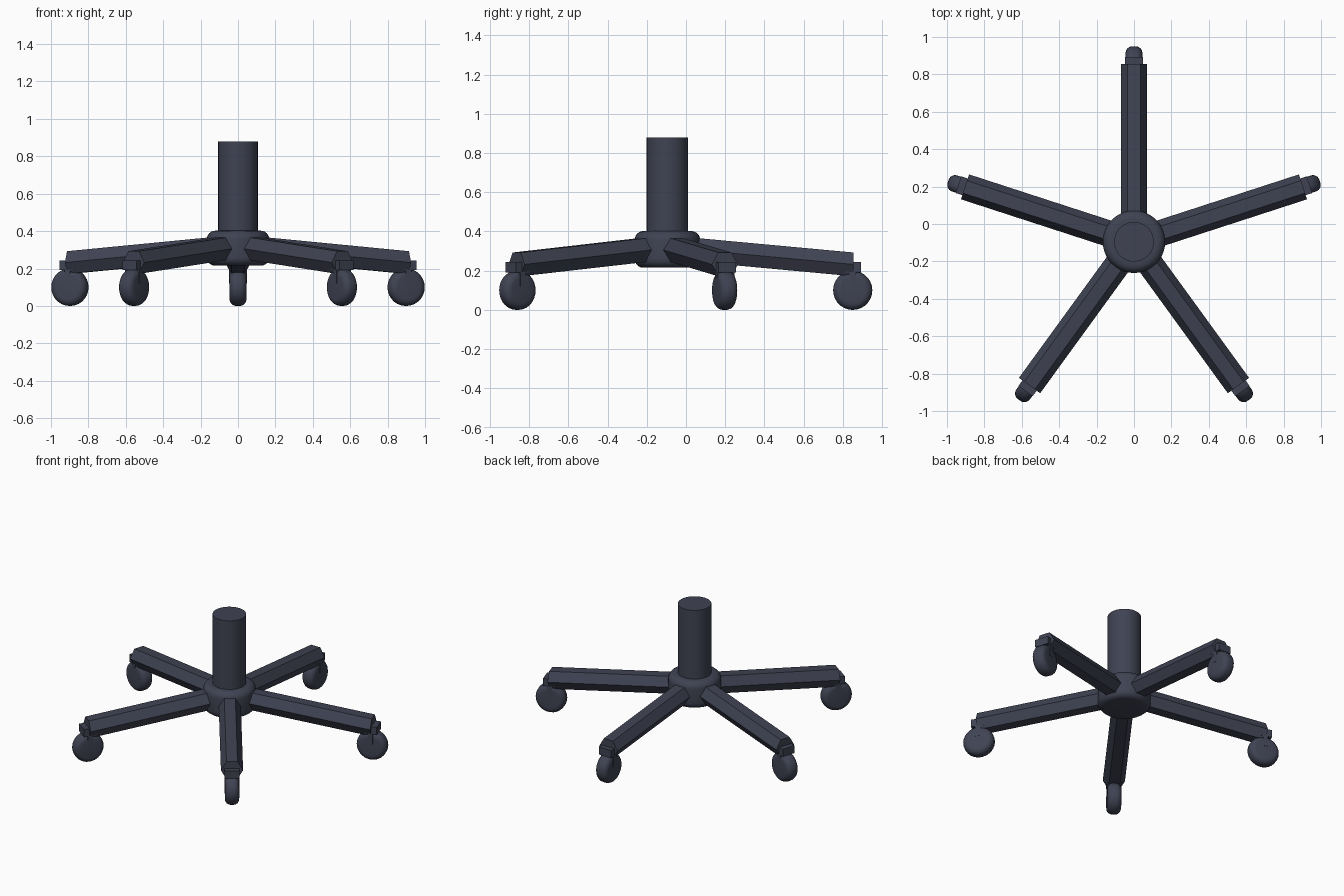
import bpy, bmesh, math
from mathutils import Matrix, Vector

if "Cube" in bpy.data.objects:
    bpy.data.objects.remove(bpy.data.objects["Cube"])

HUB_Y = -0.095
mat = bpy.data.materials.new("dark slate")
mat.diffuse_color = (0.05, 0.055, 0.085, 1)
mat.use_nodes = True
mat.node_tree.nodes["Principled BSDF"].inputs["Base Color"].default_value = mat.diffuse_color


def finish(name, bm, smooth=True):
    bmesh.ops.recalc_face_normals(bm, faces=bm.faces)
    me = bpy.data.meshes.new(name)
    bm.to_mesh(me)
    bm.free()
    ob = bpy.data.objects.new(name, me)
    bpy.context.collection.objects.link(ob)
    me.materials.append(mat)
    if smooth:
        bpy.context.view_layer.objects.active = ob
        ob.select_set(True)
        bpy.ops.object.shade_smooth_by_angle(angle=math.radians(35))
        ob.select_set(False)
    return ob


def lathe(name, profile, sides, matrix):
    """Revolve (radius, height) points about z, with caps on both ends."""
    bm = bmesh.new()
    rings = []
    for r, h in profile:
        rings.append([bm.verts.new((r * math.cos(2 * math.pi * i / sides),
                                    r * math.sin(2 * math.pi * i / sides), h))
                      for i in range(sides)])
    for a, b in zip(rings, rings[1:]):
        for i in range(sides):
            j = (i + 1) % sides
            bm.faces.new((a[i], a[j], b[j], b[i]))
    bm.faces.new(rings[0])
    bm.faces.new(rings[-1])
    bm.transform(matrix)
    return finish(name, bm)


def rounded(radius, low, high, bevel, steps=6):
    """Half profile of a disc with rounded rims."""
    pts = []
    for k in range(steps + 1):
        a = math.pi / 2 * k / steps
        pts.append((radius - bevel + bevel * math.sin(a), low + bevel - bevel * math.cos(a)))
    return pts + [(r, low + high - h) for r, h in reversed(pts)]


def add_box(bm, center, size):
    m = Matrix.Translation(center) @ Matrix.Diagonal((*size, 1))
    bmesh.ops.create_cube(bm, size=1, matrix=m)


# central column and rounded hub
hub = Matrix.Translation((0, HUB_Y, 0))
lathe("column", [(0.106, 0.30), (0.106, 0.88)], 32, hub)
lathe("hub", rounded(0.167, 0.215, 0.402, 0.045), 40, hub)

# five arms, each with a caster; local +x points outward
for n in range(5):
    turn = hub @ Matrix.Rotation(math.radians(90 + 72 * n), 4, 'Z')

    # hexagonal sloping arm
    start, end = Vector((0.04, 0, 0.316)), Vector((0.95, 0, 0.232))
    bm = bmesh.new()
    rings = [[bm.verts.new(p + Vector((0, 0.07 * math.cos(k * math.pi / 3),
                                       0.07 * math.sin(k * math.pi / 3))))
              for k in range(6)] for p in (start, end)]
    for k in range(6):
        j = (k + 1) % 6
        bm.faces.new((rings[0][k], rings[0][j], rings[1][j], rings[1][k]))
    for ring in rings:
        bm.faces.new(ring)
    bm.transform(turn)
    finish(f"arm_{n + 1}", bm, smooth=False)

    # fork: crown block and two prongs
    bm = bmesh.new()
    add_box(bm, (0.945, 0, 0.218), (0.084, 0.094, 0.052))
    for s in (-1, 1):
        add_box(bm, (0.945, s * 0.039, 0.165), (0.032, 0.016, 0.09))
    bm.transform(turn)
    finish(f"caster_fork_{n + 1}", bm, smooth=False)

    # rounded wheel
    axle = turn @ Matrix.Translation((0.945, 0, 0.1)) @ Matrix.Rotation(math.pi / 2, 4, 'X')
    lathe(f"caster_wheel_{n + 1}", rounded(0.1, -0.045, 0.045, 0.036), 28, axle)
